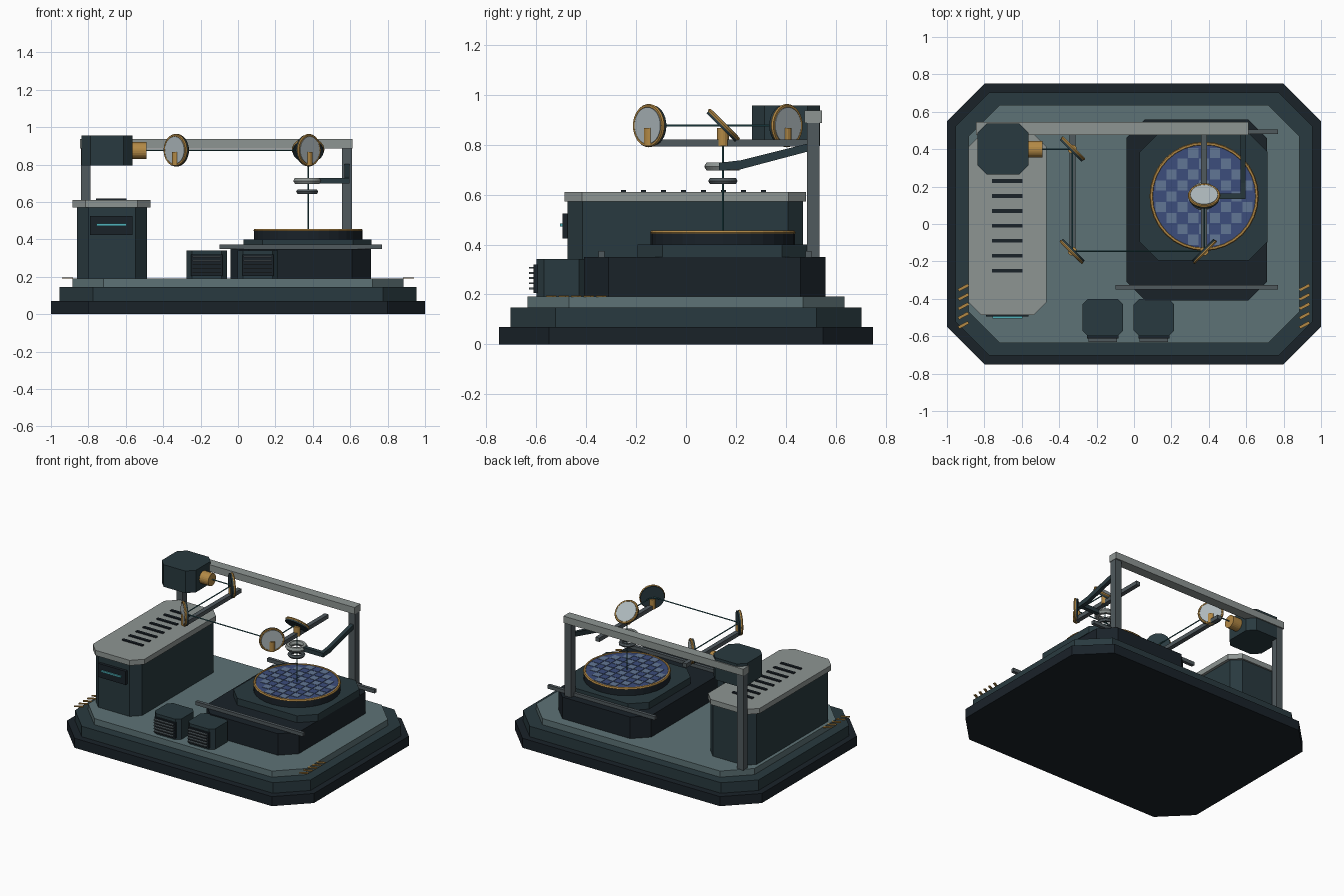
import bpy, bmesh, math
from mathutils import Vector

if "Cube" in bpy.data.objects:
    bpy.data.objects.remove(bpy.data.objects["Cube"])


def mat(name, c):
    m = bpy.data.materials.new(name)
    m.diffuse_color = (*c, 1)
    m.use_nodes = True
    m.node_tree.nodes["Principled BSDF"].inputs["Base Color"].default_value = m.diffuse_color
    return m


BLACK = mat("near_black", (0.010, 0.016, 0.022))
DARK = mat("dark_teal", (0.022, 0.042, 0.050))
DECK = mat("deck_teal", (0.11, 0.17, 0.18))
STEEL = mat("steel", (0.08, 0.10, 0.11))
LIGHT = mat("light_grey", (0.27, 0.30, 0.29))
GOLD = mat("gold", (0.45, 0.25, 0.06))
GLASS = mat("mirror_silver", (0.42, 0.48, 0.50))
CYAN = mat("cyan_glow", (0.08, 0.45, 0.50))
BEAM = mat("beam_teal", (0.03, 0.13, 0.15))
BLUES = [mat("die_blue_%d" % i, c) for i, c in enumerate(
    [(0.045, 0.075, 0.20), (0.07, 0.11, 0.24), (0.12, 0.18, 0.30)])]


def finish(bm, name, m):
    bmesh.ops.recalc_face_normals(bm, faces=bm.faces)
    me = bpy.data.meshes.new(name)
    bm.to_mesh(me)
    bm.free()
    ob = bpy.data.objects.new(name, me)
    bpy.context.collection.objects.link(ob)
    me.materials.append(m)
    return ob


def block(name, x0, x1, y0, y1, z0, z1, m, c=0.0):
    """Box with its four vertical corners chamfered by c."""
    if c:
        pts = [(x0 + c, y0), (x1 - c, y0), (x1, y0 + c), (x1, y1 - c),
               (x1 - c, y1), (x0 + c, y1), (x0, y1 - c), (x0, y0 + c)]
    else:
        pts = [(x0, y0), (x1, y0), (x1, y1), (x0, y1)]
    bm = bmesh.new()
    f = bm.faces.new([bm.verts.new((x, y, z0)) for x, y in pts])
    top = bmesh.ops.extrude_face_region(bm, geom=[f])["geom"]
    bmesh.ops.translate(bm, vec=(0, 0, z1 - z0),
                        verts=[v for v in top if isinstance(v, bmesh.types.BMVert)])
    return finish(bm, name, m)


def rod(name, a, b, r, m, n=24):
    """Cylinder from point a to point b."""
    a, b = Vector(a), Vector(b)
    bm = bmesh.new()
    bmesh.ops.create_cone(bm, cap_ends=True, segments=n, radius1=r, radius2=r,
                          depth=(b - a).length)
    ob = finish(bm, name, m)
    ob.location = (a + b) / 2
    ob.rotation_euler = (b - a).to_track_quat('Z', 'Y').to_euler()
    return ob


def ring(name, p, normal, major, minor, m, n=32, k=6):
    bpy.ops.mesh.primitive_torus_add(location=p, major_radius=major, minor_radius=minor,
                                     major_segments=n, minor_segments=k,
                                     rotation=Vector(normal).to_track_quat('Z', 'Y').to_euler())
    ob = bpy.context.object
    ob.name = name
    ob.data.materials.append(m)


# Stepped base
for i, (x, y, z0, z1, c, m) in enumerate([(1, .75, 0, .07, .2, BLACK),
                                          (.955, .703, .07, .147, .18, DARK),
                                          (.885, .635, .147, .192, .165, DECK)]):
    block("base_step_%d" % i, -x, x, -y, y, z0, z1, m, c)

# Warning stripes on both front corners
for s in (-1, 1):
    for i in range(5):
        ob = block("warning_stripe", -.03, .03, -.008, .008, 0, .006, GOLD)
        ob.location = (s * .912, -.34 - .05 * i, .19)
        ob.rotation_euler.z = math.radians(28)

# Laser cabinet with vented lid and front display
block("cabinet_body", -.86, -.487, -.475, .47, .19, .572, DARK, .06)
block("cabinet_lid", -.885, -.467, -.487, .482, .572, .61, LIGHT, .07)
for i in range(8):
    y = -.25 + .08 * i
    block("lid_vent", -.76, -.595, y - .01, y + .01, .605, .618, BLACK)
block("display_panel", -.79, -.565, -.495, -.47, .425, .525, BLACK)
block("display_strip", -.757, -.597, -.505, -.49, .472, .484, CYAN)

# Overhead gantry
block("gantry_post_left", -.84, -.788, .485, .535, .19, .89, STEEL)
block("gantry_post_right", .557, .61, .485, .535, .19, .89, STEEL)
block("gantry_beam", -.845, .612, .475, .545, .887, .937, LIGHT)

# Laser head
block("laser_head", -.838, -.563, .265, .537, .795, .957, DARK, .05)
rod("laser_nozzle", (-.57, .4, .875), (-.49, .4, .875), .045, GOLD)

# Fold mirrors with rims and mounts
Z = .877
mirrors = [((-.33, .4, Z), (1, 1, 0)), ((-.33, -.145, Z), (-1, -1, 0)),
           ((.375, -.145, Z), (1, -1, 0)), ((.375, .148, Z), (0, 1, 1))]
for p, n in mirrors:
    p, n = Vector(p), Vector(n).normalized()
    rod("mirror_back", p - n * .012, p + n * .010, .082, DARK, 32)
    rod("mirror_face", p + n * .008, p + n * .014, .073, GLASS, 32)
    ring("mirror_rim", p + n * .006, n, .079, .008, GOLD)
    rod("mirror_mount", (p.x, p.y, .795), (p.x, p.y, .867), .024, GOLD, 16)
for x in (-.33, .375):
    block("mirror_rail", x - .016, x + .016, -.15, .49, .793, .822, STEEL)

# Light path
path = [(-.49, .4, Z)] + [p for p, n in mirrors] + [(.375, .148, .455)]
for a, b in zip(path, path[1:]):
    rod("light_beam", a, b, .004, BEAM, 8)

# Focusing lens rings and bent arm
ring("upper_lens_ring", (.37, .148, .713), (0, 0, 1), .056, .019, LIGHT)
ring("lower_lens_ring", (.37, .148, .655), (0, 0, 1), .045, .014, STEEL)
block("lens_arm_cross", .435, .597, .133, .163, .698, .728, DARK)
bm = bmesh.new()
prof = [(.135, .698), (.22, .702), (.50, .776), (.50, .808), (.22, .738), (.135, .728)]
f = bm.faces.new([bm.verts.new((.57, y, z)) for y, z in prof])
g = bmesh.ops.extrude_face_region(bm, geom=[f])["geom"]
bmesh.ops.translate(bm, vec=(.027, 0, 0), verts=[v for v in g if isinstance(v, bmesh.types.BMVert)])
finish(bm, "lens_arm_slope", DARK)

# Wafer stage: plinth, guide rails, plate, chuck
block("stage_plinth", -.04, .71, -.41, .56, .19, .35, BLACK, .1)
for y in (-.338, .492):
    block("guide_rail", -.1, .77, y - .012, y + .012, .348, .374, STEEL)
block("stage_plate", .03, .715, -.195, .485, .35, .4, DARK, .1)
C = (.375, .148)
rod("chuck", (*C, .395), (*C, .447), .29, BLACK, 32)
ring("chuck_rim", (*C, .448), (0, 0, 1), .282, .010, GOLD)
rod("wafer", (*C, .44), (*C, .453), .276, BLUES[0], 32)

# Wafer dies in a round checker
S = .058
for i in range(-5, 6):
    for j in range(-5, 6):
        if math.hypot(abs(i) * S + S / 2, abs(j) * S + S / 2) < .278:
            x, y = C[0] + i * S, C[1] + j * S
            k = 2 if (i + j) % 2 and (i * 3 + j) % 4 else (i + j) % 2
            block("wafer_die", x - .027, x + .027, y - .027, y + .027, .45, .456, BLUES[k])

# Two small power units with slatted grilles
for x0 in (-.275, -.002):
    x1 = x0 + .217
    block("power_unit", x0, x1, -.6, -.4, .19, .342, DARK, .03)
    block("grille", x0 + .025, x1 - .025, -.612, -.595, .205, .32, BLACK)
    for i in range(5):
        z = .22 + .021 * i
        block("grille_slat", x0 + .032, x1 - .032, -.63, -.61, z, z + .007, STEEL)
